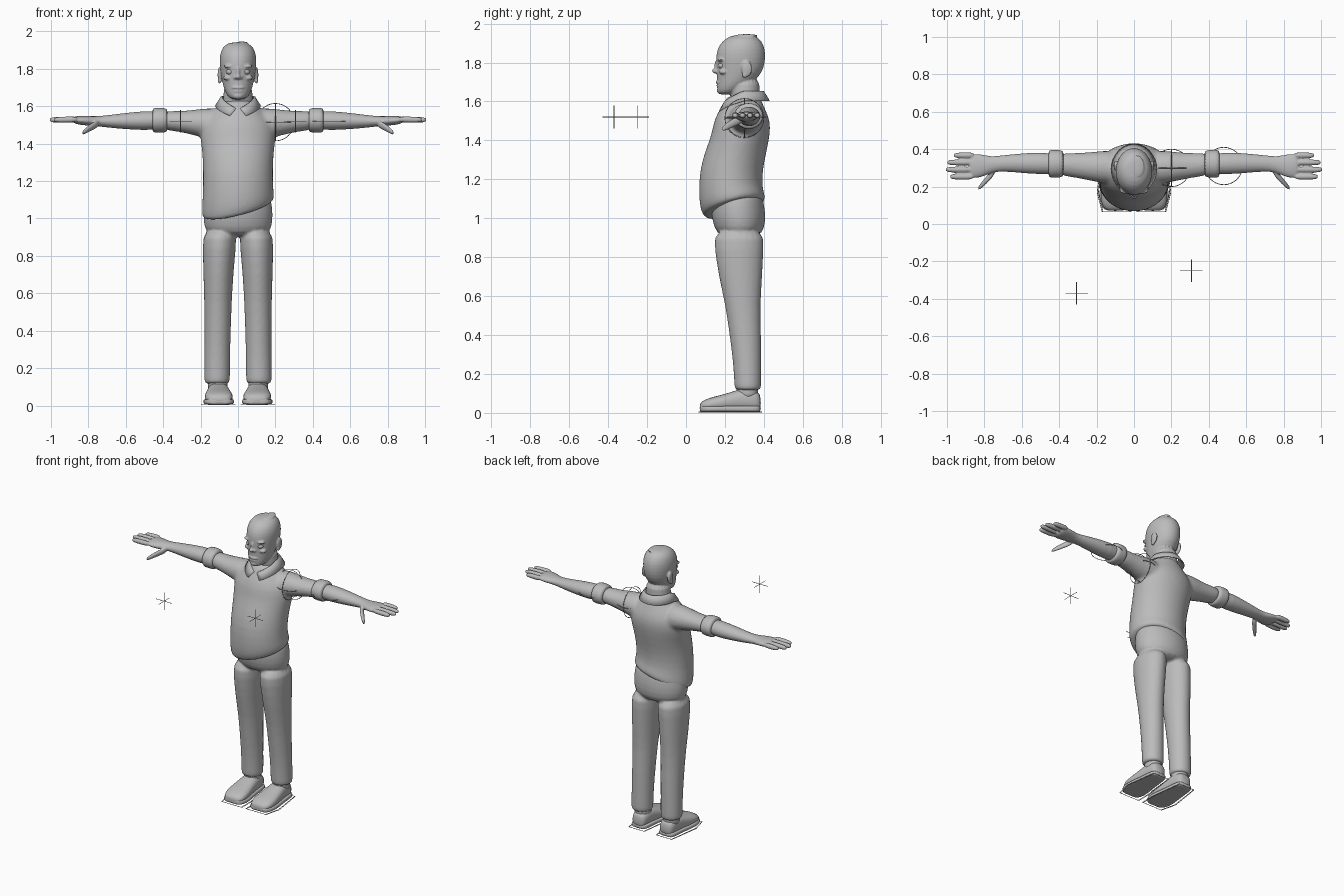
import bpy, bmesh
from math import sin, cos, pi, copysign
from mathutils import Matrix, Vector

cube = bpy.data.objects.get("Cube")
if cube:
    bpy.data.objects.remove(cube, do_unlink=True)

grey = bpy.data.materials.new("plain_grey")
grey.use_nodes = True
grey.diffuse_color = (0.5, 0.5, 0.5, 1)
grey.node_tree.nodes["Principled BSDF"].inputs["Base Color"].default_value = (0.5, 0.5, 0.5, 1)


def loft(bm, axis, sections, n=20, power=1.0, lean=None):
    """Skin elliptical rings: each section is (centre, radius, radius)."""
    rings = []
    for i, (c, ru, rv) in enumerate(sections):
        ring = []
        for k in range(n):
            a = 2 * pi * k / n
            u = copysign(abs(cos(a)) ** power, cos(a)) * ru
            v = copysign(abs(sin(a)) ** power, sin(a)) * rv
            offset = {"X": (0, u, v), "Y": (u, 0, v), "Z": (u, v, 0)}[axis]
            p = Vector(c) + Vector(offset)
            if lean:
                p.z += lean[i] * 0.25 * (p.x + p.y - 0.25)
            ring.append(bm.verts.new(p))
        rings.append(ring)
    for r, s in zip(rings, rings[1:]):
        for k in range(n):
            j = (k + 1) % n
            bm.faces.new((r[k], r[j], s[j], s[k]))
    bm.faces.new(rings[0])
    bm.faces.new(rings[-1])


def ball(bm, centre, radii):
    m = Matrix.Translation(centre) @ Matrix.Diagonal((*radii, 1))
    bmesh.ops.create_uvsphere(bm, u_segments=20, v_segments=12, radius=1, matrix=m)


def finish(bm, name, voxel=0, smooth=4, subsurf=1):
    bmesh.ops.recalc_face_normals(bm, faces=bm.faces)
    for f in bm.faces:
        f.smooth = True
    mesh = bpy.data.meshes.new(name)
    bm.to_mesh(mesh)
    bm.free()
    mesh.materials.append(grey)
    ob = bpy.data.objects.new(name, mesh)
    bpy.context.collection.objects.link(ob)
    if subsurf:
        ob.modifiers.new("round", "SUBSURF").levels = subsurf
        ob.modifiers["round"].render_levels = subsurf
    if voxel:
        fuse = ob.modifiers.new("fuse", "REMESH")
        fuse.mode = "VOXEL"
        fuse.voxel_size = voxel
        fuse.use_smooth_shade = True
        relax = ob.modifiers.new("relax", "SMOOTH")
        relax.factor = 0.5
        relax.iterations = smooth
    return ob


def wire(name, paths, closed=False):
    curve = bpy.data.curves.new(name, "CURVE")
    curve.dimensions = "3D"
    curve.bevel_depth = 0.002
    curve.bevel_resolution = 0
    for path in paths:
        sp = curve.splines.new("POLY")
        sp.points.add(len(path) - 1)
        for pt, co in zip(sp.points, path):
            pt.co = (*co, 1)
        sp.use_cyclic_u = closed
    curve.materials.append(grey)
    bpy.context.collection.objects.link(bpy.data.objects.new(name, curve))


SIDES = ((1, "left"), (-1, "right"))

# Shirt: torso with an uneven hem, fused with both sleeves
bm = bmesh.new()
torso = [(1.045, .25, .185, .15), (1.055, .248, .193, .16), (1.09, .238, .195, .168),
         (1.15, .228, .189, .164), (1.25, .232, .188, .163), (1.35, .258, .191, .159),
         (1.43, .282, .205, .151), (1.50, .288, .20, .147), (1.56, .29, .15, .118),
         (1.61, .295, .10, .09), (1.635, .295, .085, .08)]
loft(bm, "Z", [((0, y, z), rx, ry) for z, y, rx, ry in torso], 24,
     lean=[1, 1, .8, .4, 0, 0, 0, 0, 0, 0, 0])
for s, _ in SIDES:
    sleeve = [(.08, .30, 1.50, .10, .095), (.18, .305, 1.51, .085, .08),
              (.27, .31, 1.515, .072, .062), (.33, .315, 1.52, .065, .054),
              (.42, .32, 1.525, .06, .052)]
    loft(bm, "X", [((s * x, y, z), ry, rz) for x, y, z, ry, rz in sleeve])
finish(bm, "shirt", 0.011, 5)

# Trousers: hips fused with both legs
bm = bmesh.new()
hips = [(.90, .275, .15, .10), (.95, .275, .185, .132), (1.03, .268, .188, .142),
        (1.10, .265, .18, .132), (1.14, .26, .16, .12)]
loft(bm, "Z", [((0, y, z), rx, ry) for z, y, rx, ry in hips], 24)
for s, _ in SIDES:
    leg = [(.115, .112, .318, .066, .066), (.125, .112, .318, .07, .07),
           (.25, .111, .315, .069, .072), (.40, .109, .305, .071, .082),
           (.55, .107, .292, .074, .09), (.70, .105, .28, .081, .113),
           (.85, .10, .272, .09, .128), (.95, .095, .273, .092, .132)]
    loft(bm, "Z", [((s * x, y, z), rx, ry) for z, x, y, rx, ry in leg])
finish(bm, "trousers", 0.009, 4)

# Head: skull, neck and facial features
bm = bmesh.new()
loft(bm, "Z", [((0, .31, 1.56), .09, .08), ((0, .30, 1.65), .078, .075), ((0, .30, 1.73), .078, .085)])
skull = [(1.635, .205, .035, .04), (1.66, .225, .06, .066), (1.70, .255, .078, .096),
         (1.75, .275, .089, .117), (1.80, .28, .097, .127), (1.85, .282, .10, .127),
         (1.89, .285, .094, .115), (1.925, .29, .076, .088), (1.943, .295, .04, .045)]
loft(bm, "Z", [((0, y, z), rx, ry) for z, y, rx, ry in skull], 24)
ball(bm, (0, .163, 1.782), (.012, .018, .035))    # nose bridge
ball(bm, (0, .154, 1.757), (.016, .021, .014))    # nose tip
ball(bm, (0, .166, 1.699), (.034, .014, .007))    # upper lip
ball(bm, (0, .170, 1.681), (.030, .014, .008))    # lower lip
ball(bm, (0, .184, 1.656), (.032, .026, .020))    # chin
ball(bm, (.02, .31, 1.938), (.035, .06, .008))    # scalp tuft
for s, _ in SIDES:
    ball(bm, (s * .016, .163, 1.753), (.010, .014, .010))   # nostril
    ball(bm, (s * .042, .180, 1.814), (.036, .020, .010))   # brow
    ball(bm, (s * .052, .192, 1.752), (.028, .022, .014))   # cheekbone
    ball(bm, (s * .098, .312, 1.768), (.011, .028, .042))   # ear
    ball(bm, (s * .098, .302, 1.738), (.010, .014, .018))   # ear lobe
finish(bm, "head", 0.005, 3)

# Collar: folded band, higher at the nape and open at the throat
bm = bmesh.new()
rows = []
STEPS = 32
for start, rx, ry, z in ((.10, .085, .098, 1.585), (.12, .092, .106, 1.582), (.36, .122, .135, 1.535)):
    row = []
    for k in range(STEPS + 1):
        a = start + (2 * pi - 2 * start) * k / STEPS
        rise = min(1, 2 * min(a, 2 * pi - a) / pi)
        row.append(bm.verts.new((rx * sin(a), .295 - ry * cos(a), z + .07 * rise)))
    rows.append(row)
for r, t in zip(rows, rows[1:]):
    for k in range(STEPS):
        bm.faces.new((r[k], r[k + 1], t[k + 1], t[k]))
collar = finish(bm, "collar", subsurf=0)
collar.modifiers.new("cloth", "SOLIDIFY").thickness = 0.007

for s, side in SIDES:
    # Eye
    bm = bmesh.new()
    ball(bm, (s * .042, .184, 1.784), (.021, .019, .016))
    finish(bm, side + "_eye", subsurf=0)

    # Rolled sleeve cuff
    bm = bmesh.new()
    loft(bm, "X", [((s * x, .322, 1.525), r + .008, r) for x, r in
                   ((.375, .055), (.385, .066), (.42, .067), (.45, .068), (.46, .055))])
    finish(bm, side + "_sleeve_cuff")

    # Bare forearm, palm, fingers and thumb
    bm = bmesh.new()
    arm = [(.40, .32, 1.525, .055, .05), (.50, .325, 1.523, .06, .052),
           (.60, .325, 1.521, .053, .044), (.70, .325, 1.519, .043, .033),
           (.76, .318, 1.52, .042, .026), (.80, .312, 1.522, .058, .026),
           (.85, .31, 1.525, .067, .024), (.885, .31, 1.527, .062, .018)]
    loft(bm, "X", [((s * x, y, z), ry, rz) for x, y, z, ry, rz in arm])
    for i, tip in enumerate((.965, 1.0, 1.008, .985)):
        y = .367 - .038 * i
        loft(bm, "X", [((s * x, y, 1.53 - .02 * (x - .86)), r, r) for x, r in
                       ((.85, .017), (tip - .06, .017), (tip - .015, .015), (tip, .009))], 12)
    loft(bm, "X", [((s * x, y, z), r, r) for x, y, z, r in
                   ((.74, .29, 1.512, .022), (.775, .25, 1.495, .022),
                    (.81, .212, 1.472, .018), (.835, .188, 1.455, .012))], 12)
    finish(bm, side + "_forearm_and_hand", 0.005, 3)

    # Shoe upper, sole and ankle
    shape = [(.385, .105, .035, .08), (.365, .105, .052, .105), (.30, .105, .057, .12),
             (.24, .105, .064, .10), (.18, .104, .074, .082), (.12, .102, .077, .068),
             (.085, .10, .062, .052), (.07, .10, .04, .036)]
    bm = bmesh.new()
    loft(bm, "Y", [((s * x, y, .01 + h / 2), r, h / 2) for y, x, r, h in shape], power=.8)
    finish(bm, side + "_shoe")
    bm = bmesh.new()
    loft(bm, "Y", [((s * x, y, .021), r + .007, .015) for y, x, r, h in shape], power=.4)
    finish(bm, side + "_sole")
    bm = bmesh.new()
    loft(bm, "Z", [((s * .108, .315, z), .053, .056) for z in (.07, .1, .13, .17)])
    finish(bm, side + "_ankle")

    # Flat outline around the foot
    wire(side + "_foot_outline", [
        [(s * (.105 + k * x), y, .004) for x, y in
         ((-.09, .065), (.065, .065), (.092, .17), (.06, .39), (-.06, .39), (-.09, .17))]
        for k in (1, .93)], True)

    # Three-axis marker in front of the elbow
    hub = Vector((s * .307, -.25 if s > 0 else -.37, 1.52))
    arms = [Vector(v) * .06 for v in ((1, 0, 0), (0, 1, 0), (0, 0, 1))]
    wire(side + "_elbow_marker", [[hub - a, hub + a] for a in arms])

# Rings around the left shoulder and elbow
turn = [(cos(2 * pi * k / 32) * .1, sin(2 * pi * k / 32) * .1) for k in range(32)]
wire("shoulder_rings", [[(.2 + u, .3 + v, 1.515) for u, v in turn],
                        [(.2 + u, .3, 1.515 + v) for u, v in turn],
                        [(.2, .3 + u, 1.515 + v) for u, v in turn]], True)
wire("elbow_ring", [[(.48 + u, .31 + v, 1.52) for u, v in turn]], True)
